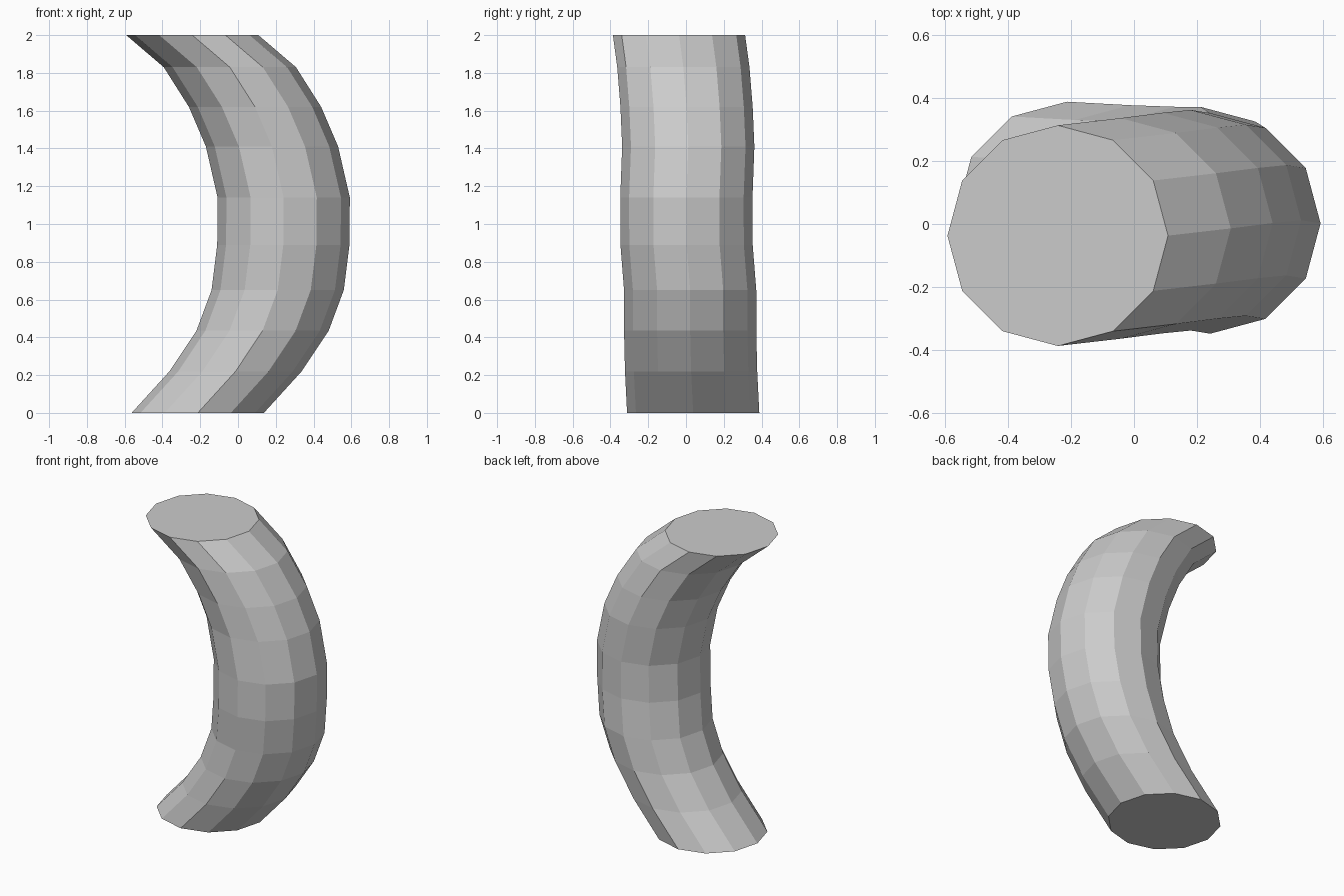
import bpy, bmesh
from math import cos, sin, tau

if "Cube" in bpy.data.objects:
    bpy.data.objects.remove(bpy.data.objects["Cube"])

SIDES, RADIUS = 12, 0.35

# Centre line of the bent column: x, y, z of each level ring
path = [
    (-0.213, 0.038, 0.0), (-0.013, 0.027, 0.22), (0.13, 0.022, 0.435),
    (0.21, 0.022, 0.65), (0.24, 0.003, 0.89), (0.242, 0.002, 1.14),
    (0.18, 0.012, 1.41), (0.09, 0.003, 1.62), (-0.043, -0.014, 1.83),
    (-0.242, -0.037, 2.0),
]

# Loft twelve-sided rings along the path
bm = bmesh.new()
rings = [[bm.verts.new((x + RADIUS * cos(tau * i / SIDES),
                        y + RADIUS * sin(tau * i / SIDES), z))
          for i in range(SIDES)] for x, y, z in path]
for low, high in zip(rings, rings[1:]):
    for i in range(SIDES):
        j = (i + 1) % SIDES
        bm.faces.new((low[i], low[j], high[j], high[i]))

# Flat end caps
bm.faces.new(rings[0][::-1])
bm.faces.new(rings[-1])

mesh = bpy.data.meshes.new("curved_column")
bm.to_mesh(mesh)
bm.free()
bpy.context.collection.objects.link(bpy.data.objects.new("curved_column", mesh))
